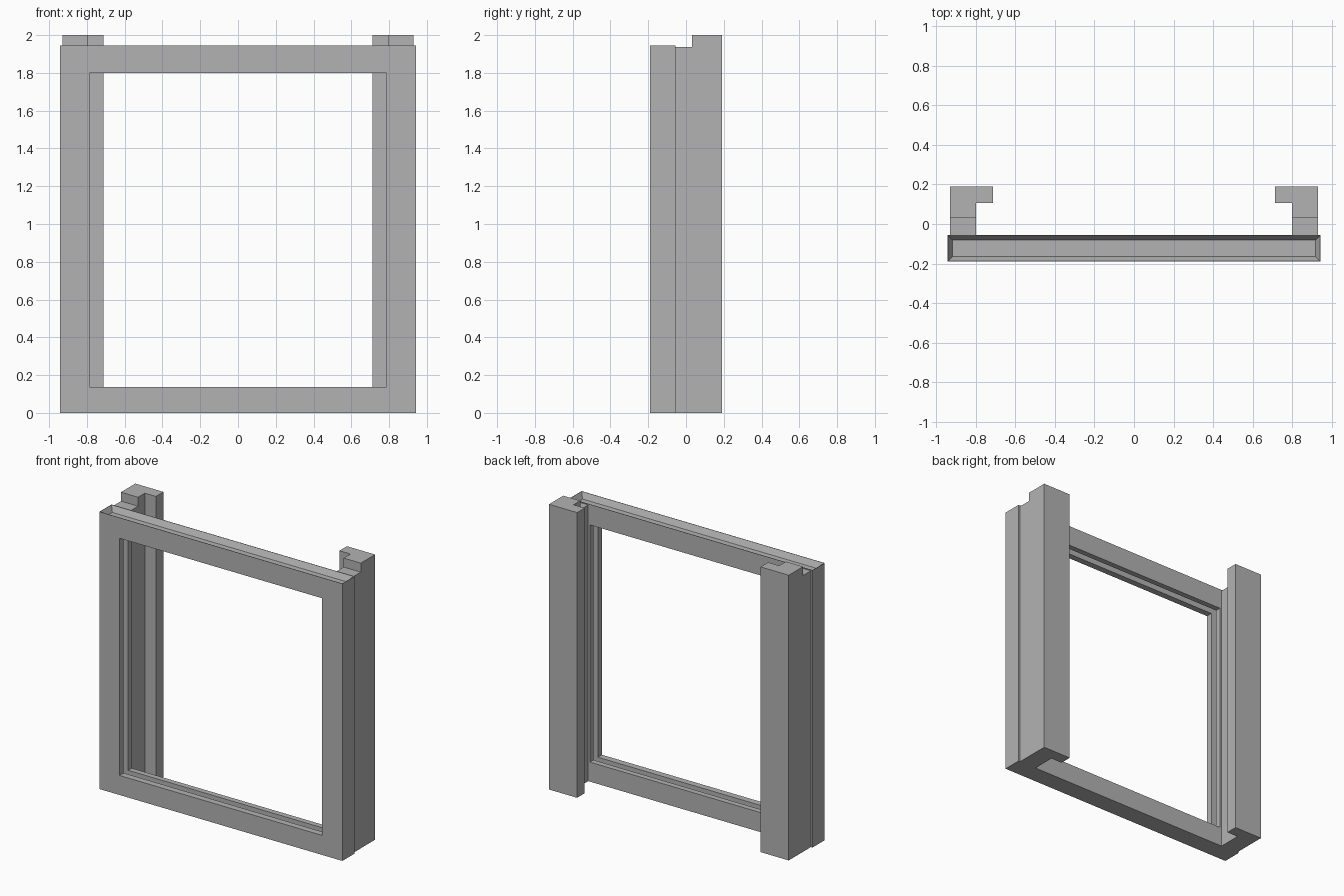
import bpy
import bmesh

default = bpy.data.objects.get("Cube")
if default:
    bpy.data.objects.remove(default, do_unlink=True)

grey = bpy.data.materials.new("plain grey")
grey.use_nodes = True
GREY = (0.45, 0.45, 0.45, 1)
grey.diffuse_color = GREY
grey.node_tree.nodes["Principled BSDF"].inputs["Base Color"].default_value = GREY


def finish(bm, name):
    bmesh.ops.recalc_face_normals(bm, faces=bm.faces[:])
    mesh = bpy.data.meshes.new(name)
    bm.to_mesh(mesh)
    bm.free()
    mesh.materials.append(grey)
    obj = bpy.data.objects.new(name, mesh)
    bpy.context.collection.objects.link(obj)
    return obj


# Window frame: a grooved section swept round the rectangular opening
FRONT, BACK = -0.19, -0.056
GROOVE_FRONT, GROOVE_BACK, GROOVE_DEPTH = -0.145, -0.095, 0.04


def ring(bm, half_width, low, high, y):
    corners = ((-half_width, low), (half_width, low),
               (half_width, high), (-half_width, high))
    return [bm.verts.new((x, y, z)) for x, z in corners]


def inner(bm, y, out=0):
    return ring(bm, 0.785 + out, 0.137 - out, 1.8 + out, y)


def outer(bm, y):
    return ring(bm, 0.943, 0, 1.944, y)


bm = bmesh.new()
rings = [outer(bm, BACK), outer(bm, FRONT), inner(bm, FRONT),
         inner(bm, GROOVE_FRONT), inner(bm, GROOVE_FRONT, GROOVE_DEPTH),
         inner(bm, GROOVE_BACK, GROOVE_DEPTH), inner(bm, GROOVE_BACK),
         inner(bm, BACK)]
for i, a in enumerate(rings):
    b = rings[(i + 1) % len(rings)]
    for j in range(4):
        k = (j + 1) % 4
        bm.faces.new((a[j], a[k], b[k], b[j]))
bmesh.ops.recalc_face_normals(bm, faces=bm.faces[:])

# Sloped trough sunk into the top edge
top = max(bm.faces, key=lambda f: f.calc_center_median().z)
bmesh.ops.inset_individual(bm, faces=[top], thickness=0.004)
bmesh.ops.inset_individual(bm, faces=[top], thickness=0.031, depth=-0.04)
finish(bm, "window_frame")


# Side posts: hooked section with a lower shelf next to the frame
def prism(bm, outline, height):
    base = bm.faces.new([bm.verts.new((x, y, 0)) for x, y in outline])
    grown = bmesh.ops.extrude_face_region(bm, geom=[base], use_keep_orig=True)
    verts = [g for g in grown["geom"] if isinstance(g, bmesh.types.BMVert)]
    bmesh.ops.translate(bm, verts=verts, vec=(0, 0, height))


STEP = 0.032
for side, name in ((1, "left_post"), (-1, "right_post")):
    outside, web, hook = side * 0.93, side * 0.798, side * 0.712
    bm = bmesh.new()
    prism(bm, [(outside, STEP), (outside, 0.19), (hook, 0.19),
               (hook, 0.107), (web, 0.107), (web, STEP)], 2)
    finish(bm, name)
    bm = bmesh.new()
    prism(bm, [(outside, BACK), (outside, STEP), (web, STEP), (web, BACK)], 1.937)
    finish(bm, name + "_shelf")
